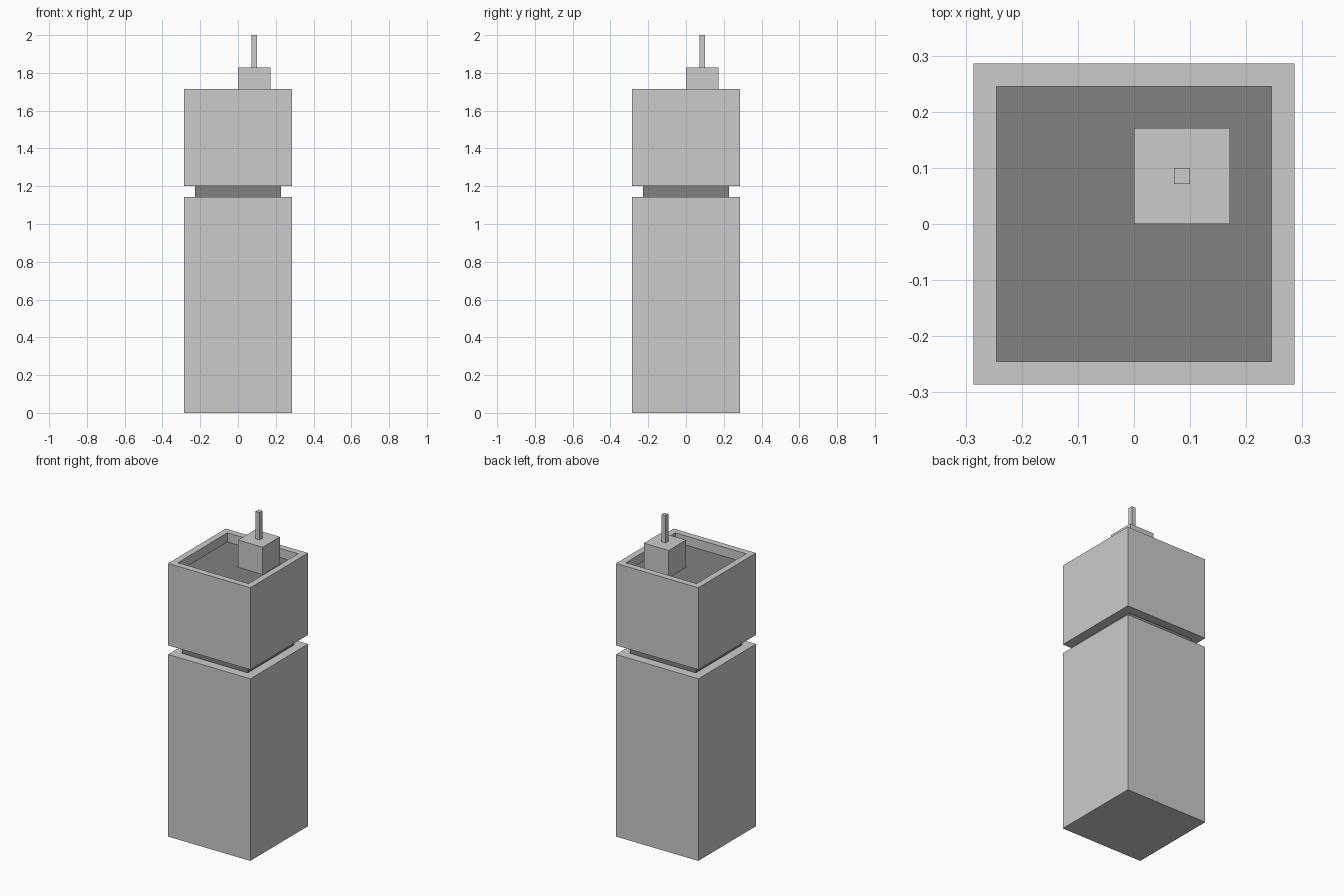
import bpy, bmesh

if "Cube" in bpy.data.objects:
    bpy.data.objects.remove(bpy.data.objects["Cube"])

U = 2 / 3.5          # tower width
WALL = 0.1 * U       # parapet thickness, also recess depth

dark = bpy.data.materials.new("dark_recess")
dark.diffuse_color = (0.22, 0.22, 0.22, 1)
dark.use_nodes = True
dark.node_tree.nodes["Principled BSDF"].inputs["Base Color"].default_value = dark.diffuse_color


def box(name, width, z0, z1, centre=(0, 0), recess=0, material=None):
    """Square block from z0 to z1, optionally with a sunken top."""
    bm = bmesh.new()
    bmesh.ops.create_cube(bm, size=1)
    for v in bm.verts:
        v.co.x = v.co.x * width + centre[0]
        v.co.y = v.co.y * width + centre[1]
        v.co.z = z0 if v.co.z < 0 else z1
    bm.normal_update()
    if recess:
        top = max(bm.faces, key=lambda f: f.calc_center_median().z)
        # first inset makes the rim, second makes the inner walls
        bmesh.ops.inset_region(bm, faces=[top], thickness=WALL)
        bmesh.ops.inset_region(bm, faces=[top], thickness=0)
        for v in top.verts:
            v.co.z -= recess
        top.material_index = 1
    mesh = bpy.data.meshes.new(name)
    bm.to_mesh(mesh)
    bm.free()
    obj = bpy.data.objects.new(name, mesh)
    bpy.context.collection.objects.link(obj)
    if recess:
        mesh.materials.append(None)
        mesh.materials.append(dark)
    elif material:
        mesh.materials.append(material)
    return obj


# Main tower shaft, recessed band and upper block with sunken roof
box("lower_tower", U, 0, 2 * U)
box("recessed_band", U - 2 * WALL, 2 * U, 2.1 * U, material=dark)
box("upper_tower", U, 2.1 * U, 3 * U, recess=WALL)

# Rooftop housing and mast, set toward the back right
corner = (0.15 * U, 0.15 * U)
box("roof_housing", 0.3 * U, 2.9 * U, 3.2 * U, corner)
box("mast", 0.05 * U, 3.2 * U, 3.5 * U, corner)
